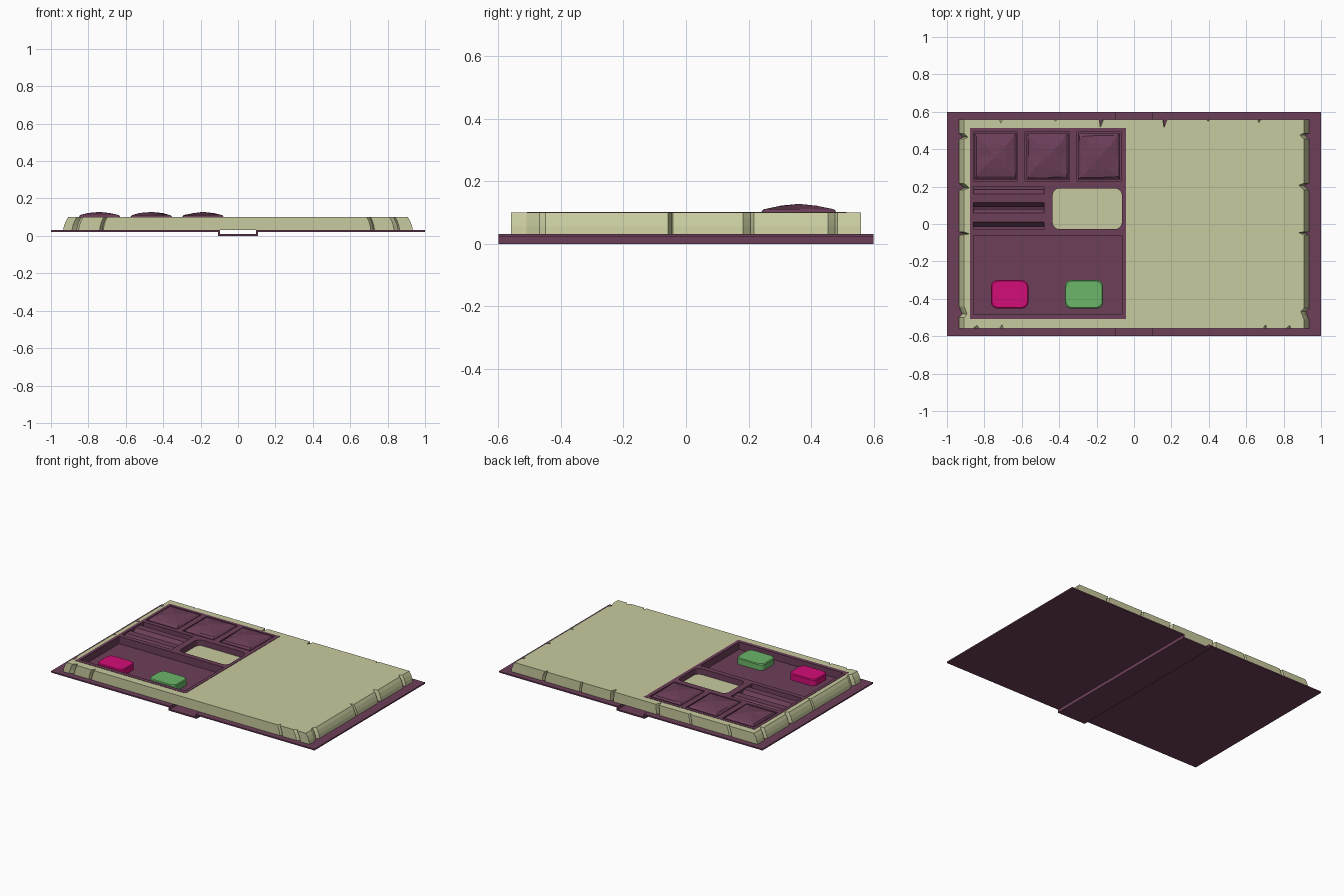
import bpy, bmesh, math, random

if "Cube" in bpy.data.objects:
    bpy.data.objects.remove(bpy.data.objects["Cube"])
random.seed(4)


def material(name, c):
    m = bpy.data.materials.new(name)
    m.diffuse_color = (*c, 1)
    m.use_nodes = True
    m.node_tree.nodes["Principled BSDF"].inputs["Base Color"].default_value = m.diffuse_color
    return m


PURPLE = material("plum", (0.153, 0.050, 0.100))
PAPER = material("old_paper", (0.578, 0.591, 0.342))
PINK = material("hot_pink", (0.658, 0.004, 0.188))
GREEN = material("soft_green", (0.150, 0.468, 0.141))


def finish(name, bm, mat):
    bmesh.ops.recalc_face_normals(bm, faces=bm.faces)
    me = bpy.data.meshes.new(name)
    bm.to_mesh(me)
    bm.free()
    me.materials.append(mat)
    ob = bpy.data.objects.new(name, me)
    bpy.context.collection.objects.link(ob)
    return ob


def loft(name, rings, mat):
    """Closed solid through stacked rings of equal point count."""
    bm = bmesh.new()
    loops = [[bm.verts.new(p) for p in r] for r in rings]
    n = len(loops[0])
    for a, b in zip(loops, loops[1:]):
        for i in range(n):
            j = (i + 1) % n
            bm.faces.new((a[i], a[j], b[j], b[i]))
    bm.faces.new(loops[0][::-1])
    bm.faces.new(loops[-1])
    return finish(name, bm, mat)


def outline(x0, x1, y0, y1, r=0.0, inset=0.0):
    """Rectangle in plan, with rounded corners when r > 0."""
    x0, x1, y0, y1 = x0 + inset, x1 - inset, y0 + inset, y1 - inset
    if r == 0:
        return [(x0, y0), (x1, y0), (x1, y1), (x0, y1)]
    pts = []
    for cx, cy, a in ((x1 - r, y1 - r, 0), (x0 + r, y1 - r, 90),
                      (x0 + r, y0 + r, 180), (x1 - r, y0 + r, 270)):
        for k in range(5):
            t = math.radians(a + k * 22.5)
            pts.append((cx + r * math.cos(t), cy + r * math.sin(t)))
    return pts


def slab(name, rect, z0, z1, mat, r=0.0, bevel=0.0):
    rings = [[(x, y, z0) for x, y in outline(*rect, r)],
             [(x, y, z1 - bevel) for x, y in outline(*rect, r)]]
    if bevel:
        rings.append([(x, y, z1) for x, y in outline(*rect, r, bevel)])
    return loft(name, rings, mat)


def cut(ob, cutters):
    for c in cutters:
        m = ob.modifiers.new("cut", 'BOOLEAN')
        m.operation = 'DIFFERENCE'
        m.solver = 'EXACT'
        m.object = c
        bpy.context.view_layer.objects.active = ob
        bpy.ops.object.modifier_apply(modifier=m.name)
        bpy.data.objects.remove(c)


# cover with dropped spine
prof = [(-1, .022), (-.107, .022), (-.107, 0), (.107, 0), (.107, .022), (1, .022),
        (1, .031), (.097, .031), (.097, .010), (-.097, .010), (-.097, .031), (-1, .031)]
loft("cover", [[(x, y, z) for x, z in prof] for y in (-.6, .6)], PURPLE)

# page block: plan outline with worn V notches, fore-edges curving inward
W, D = 0.935, 0.56
FRONT = [(-.87, .035, .018), (-.73, .02, .022), (.72, .02, .022), (.85, .03, .018)]
RIGHT = [(-.48, .06, .016), (-.05, .016, .028), (.20, .035, .028), (.47, .03, .022)]
BACK = [(.69, .02, .018), (.41, .015, .012), (.17, .025, .045),
        (-.18, .025, .045), (-.43, .015, .012), (-.73, .02, .02)]
LEFT = [(.47, .03, .022), (.20, .035, .028), (-.05, .016, .028), (-.47, .06, .016)]


def notched(notches, s, place):
    pts = []
    for p, w, d in notches:
        pts += [place(p - s * w / 2, 0), place(p + s * w * .2, d), place(p + s * w / 2, 0)]
    return pts


plan = [(-W, -D)] + notched(FRONT, 1, lambda t, d: (t, -D + d))
plan += [(W, -D)] + notched(RIGHT, 1, lambda t, d: (W - d, t))
plan += [(W, D)] + notched(BACK, -1, lambda t, d: (t, D - d))
plan += [(-W, D)] + notched(LEFT, -1, lambda t, d: (-W + d, t))
levels = [(.031, .935), (.055, .930), (.08, .920), (.10, .908)]
pages = loft("page_block", [[(x * w / W, y, z) for x, y in plan] for z, w in levels], PAPER)
cut(pages, [slab("cutter", (-.875, -.045, -.505, .51), .046, .2, PAPER)])

# tray set into the left-hand pages, with its compartments cut out
tray = slab("tray", (-.878, -.042, -.508, .513), .045, .102, PURPLE)
GEMS = [(-.858, -.622), (-.582, -.345), (-.305, -.069)]
pockets = [slab("cutter", (a, b, .23, .492), .06, .2, PURPLE) for a, b in GEMS]
pockets.append(slab("cutter", (-.858, -.48, -.03, .2), .055, .2, PURPLE))
pockets.append(slab("cutter", (-.858, -.065, -.482, -.062), .052, .2, PURPLE))
pockets.append(slab("cutter", (-.435, -.065, -.027, .19), .055, .2, PURPLE, .035))
cut(tray, pockets)

# paper seen in the window
slab("window_paper", (-.435, -.065, -.027, .19), .05, .062, PAPER, .035)

# faceted cushions
for i, (a, b) in enumerate(GEMS):
    cx, cy, hx, hy = (a + b) / 2, .361, (b - a) / 2 - .006, .122
    rings = []
    for s, z, j in ((1, .06, 0), (1, .1, 0), (.9, .111, .03), (.5, .121, .07), (.06, .127, .01)):
        ring = []
        for u, v in ((-1, -1), (0, -1), (1, -1), (1, 0), (1, 1), (0, 1), (-1, 1), (-1, 0)):
            e = random.uniform(-j, j)
            ring.append((cx + hx * u * (s + e), cy + hy * v * (s - e), z + e * .03))
        rings.append(ring)
    gem = loft(f"cushion_{i + 1}", rings, PURPLE)
    bm = bmesh.new()
    bm.from_mesh(gem.data)
    bmesh.ops.triangulate(bm, faces=bm.faces)
    bm.to_mesh(gem.data)
    bm.free()

# six-sided bars in the small compartment
for i, y in enumerate((.138, .034)):
    hexa = [(y + .047 * math.cos(k * math.pi / 3), .066 + .034 * math.sin(k * math.pi / 3))
            for k in range(6)]
    loft(f"bar_{i + 1}", [[(x, p, z) for p, z in hexa] for x in (-.859, -.479)], PURPLE)

# two rounded buttons
slab("pink_button", (-.765, -.565, -.452, -.3), .05, .095, PINK, .035, .005)
slab("green_button", (-.37, -.165, -.452, -.3), .05, .095, GREEN, .035, .005)
